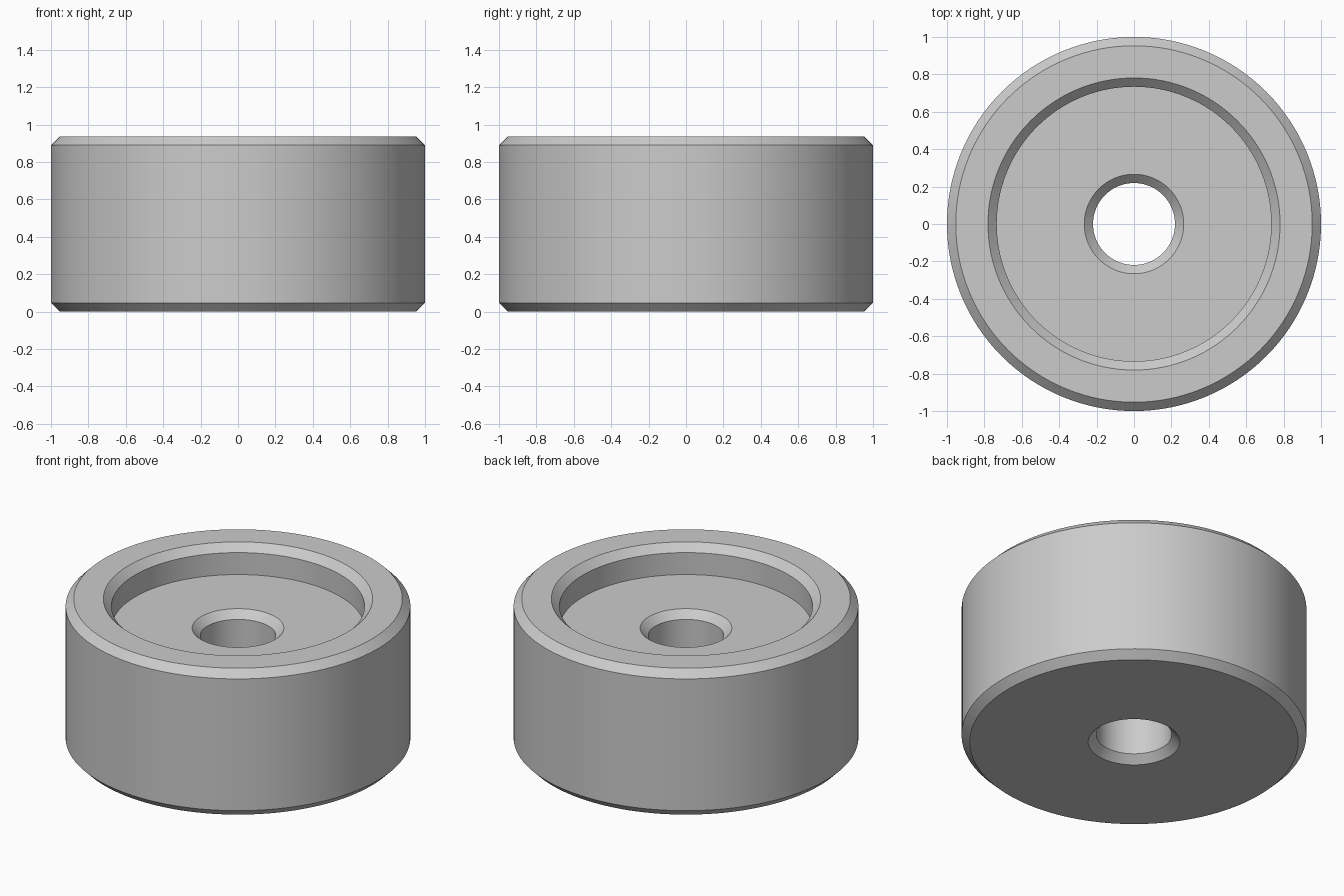
import bpy, bmesh, math

cube = bpy.data.objects.get("Cube")
if cube:
    bpy.data.objects.remove(cube, do_unlink=True)

SEGMENTS = 128
RADIUS, HEIGHT, BEVEL = 1.0, 0.9375, 0.047
BORE, RECESS, FLOOR = 0.219, 0.734, 0.75

# Plain grey material
grey = bpy.data.materials.new("light grey")
grey.use_nodes = True
colour = (0.6, 0.6, 0.6, 1)
grey.diffuse_color = colour
grey.node_tree.nodes["Principled BSDF"].inputs["Base Color"].default_value = colour

# Closed cross-section: outer wall, rim, recess, floor, bore and underside
profile = [
    (BORE + BEVEL, 0), (RADIUS - BEVEL, 0),
    (RADIUS, BEVEL), (RADIUS, HEIGHT - BEVEL),
    (RADIUS - BEVEL, HEIGHT), (RECESS + BEVEL, HEIGHT),
    (RECESS, HEIGHT - BEVEL), (RECESS, FLOOR),
    (BORE + BEVEL, FLOOR), (BORE, FLOOR - BEVEL), (BORE, BEVEL),
]

# Revolve the section around the upright axis
bm = bmesh.new()
points = [bm.verts.new((r, 0, z)) for r, z in profile]
edges = [bm.edges.new((p, points[(i + 1) % len(points)])) for i, p in enumerate(points)]
bmesh.ops.spin(bm, geom=points + edges, cent=(0, 0, 0), axis=(0, 0, 1),
               angle=math.tau, steps=SEGMENTS, use_merge=False)
bmesh.ops.remove_doubles(bm, verts=bm.verts, dist=0.0005)
bmesh.ops.recalc_face_normals(bm, faces=bm.faces)
mesh = bpy.data.meshes.new("recessed_bushing")
bm.to_mesh(mesh)
bm.free()

mesh.materials.append(grey)
bushing = bpy.data.objects.new("recessed_bushing", mesh)
bpy.context.collection.objects.link(bushing)

# Smooth round walls with crisp bevel edges
bpy.ops.object.select_all(action="DESELECT")
bushing.select_set(True)
bpy.context.view_layer.objects.active = bushing
bpy.ops.object.shade_smooth_by_angle(angle=math.radians(30))
